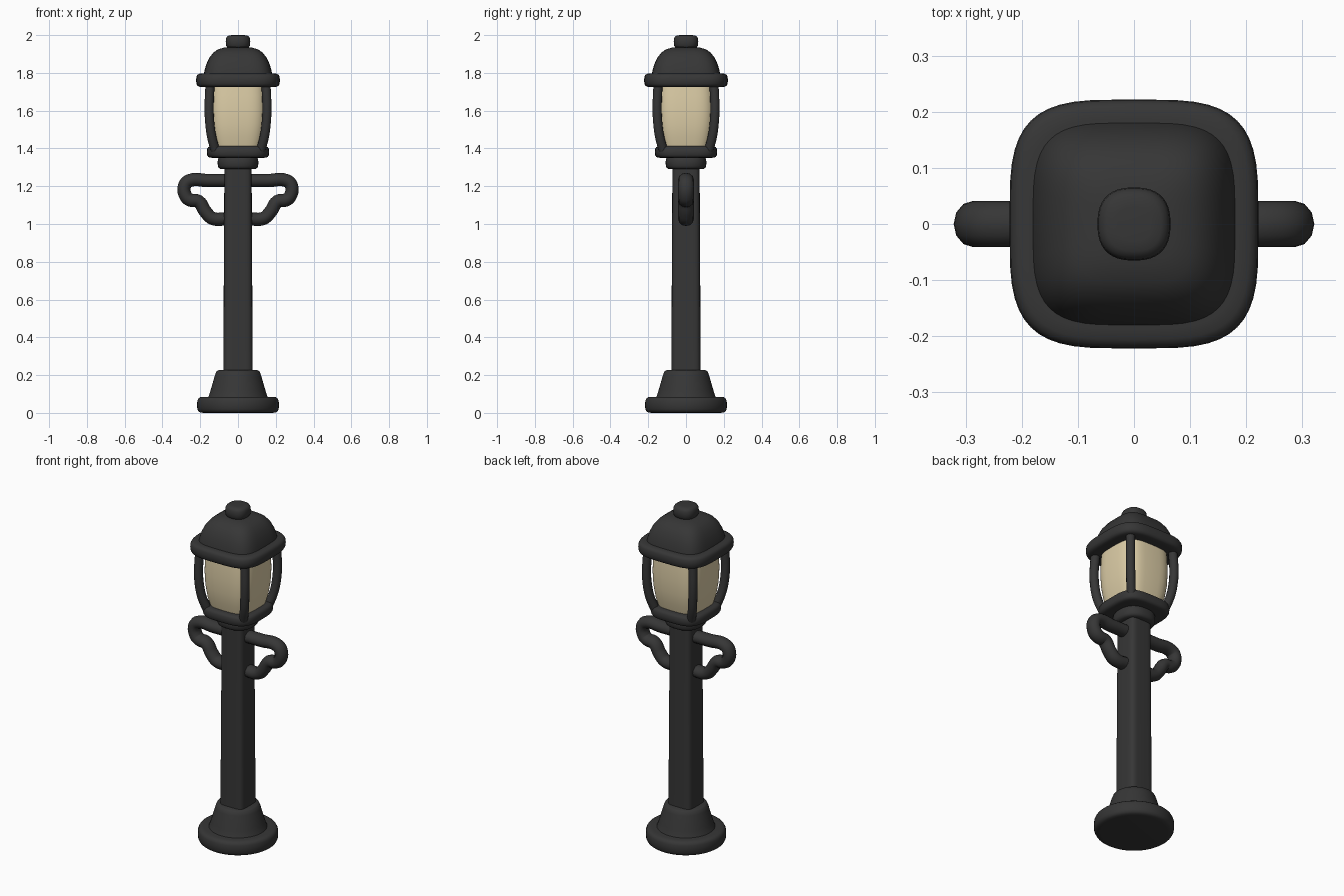
import bpy, math

default = bpy.data.objects.get("Cube")
if default:
    bpy.data.objects.remove(default, do_unlink=True)


def material(name, rgb):
    mat = bpy.data.materials.new(name)
    mat.use_nodes = True
    mat.diffuse_color = (*rgb, 1)
    mat.node_tree.nodes["Principled BSDF"].inputs["Base Color"].default_value = (*rgb, 1)
    return mat


METAL = material("dark grey metal", (0.037, 0.037, 0.037))
GLASS = material("warm cream glass", (0.73, 0.62, 0.39))


def finish(obj, mat):
    """Assign the material and shade smooth, keeping hard edges."""
    obj.data.materials.clear()
    obj.data.materials.append(mat)
    bpy.ops.object.select_all(action="DESELECT")
    obj.select_set(True)
    bpy.context.view_layer.objects.active = obj
    bpy.ops.object.shade_smooth_by_angle(angle=math.radians(40))


def add_mesh(name, mesh, mat):
    obj = bpy.data.objects.new(name, mesh)
    bpy.context.collection.objects.link(obj)
    finish(obj, mat)
    return obj


def power(value, n):
    return math.copysign(abs(value) ** (2 / n), value)


def loft(name, profile, squareness, mat, sides=48):
    """Stack rounded-square rings (half width, z); squareness 2 is a circle."""
    verts, faces = [], []
    for half, z in profile:
        for i in range(sides):
            a = math.tau * i / sides
            verts.append((half * power(math.cos(a), squareness),
                          half * power(math.sin(a), squareness), z))
    for r in range(len(profile) - 1):
        for i in range(sides):
            j = (i + 1) % sides
            faces.append((r * sides + i, r * sides + j,
                          (r + 1) * sides + j, (r + 1) * sides + i))
    faces.append(tuple(reversed(range(sides))))
    faces.append(tuple(range(len(verts) - sides, len(verts))))
    mesh = bpy.data.meshes.new(name)
    mesh.from_pydata(verts, [], faces)
    return add_mesh(name, mesh, mat)


def rounded_band(half, low, high, bulge, steps=8):
    """Profile of a band with a half-round outer edge."""
    mid, tall = (low + high) / 2, (high - low) / 2
    angles = [math.pi * (k / steps - 0.5) for k in range(steps + 1)]
    return [(half - bulge + bulge * power(max(math.cos(a), 0), 3),
             mid + tall * power(math.sin(a), 3)) for a in angles]


def tube(name, points, radius, mat, depth_scale=1):
    """Round bar swept along a smooth path."""
    curve = bpy.data.curves.new(name + "_path", "CURVE")
    curve.dimensions = "3D"
    curve.bevel_depth = radius
    curve.bevel_resolution = 4
    curve.resolution_u = 5
    curve.use_fill_caps = True
    spline = curve.splines.new("BEZIER")
    spline.bezier_points.add(len(points) - 1)
    for bp, co in zip(spline.bezier_points, points):
        bp.co = co
        bp.handle_left_type = bp.handle_right_type = "AUTO"
    helper = bpy.data.objects.new(name + "_path", curve)
    bpy.context.collection.objects.link(helper)
    graph = bpy.context.evaluated_depsgraph_get()
    mesh = bpy.data.meshes.new_from_object(helper.evaluated_get(graph))
    bpy.data.objects.remove(helper, do_unlink=True)
    for v in mesh.vertices:
        v.co.y *= depth_scale
    return add_mesh(name, mesh, mat)


# Round foot and flared plinth
loft("base_foot", rounded_band(0.217, 0, 0.085, 0.035), 2, METAL)
loft("base_plinth", [(0.165, 0.07), (0.155, 0.09), (0.145, 0.12), (0.122, 0.20),
                     (0.114, 0.22), (0.104, 0.226)], 2, METAL)

# Square post with softened corners
loft("post", [(0.078, 0.2), (0.072, 1.31)], 5, METAL)

# Collar and lower lantern frame
loft("collar", rounded_band(0.108, 1.29, 1.36, 0.03), 2.4, METAL)
loft("lower_frame", rounded_band(0.165, 1.35, 1.413, 0.032), 3.5, METAL)

# Bulging glass and four curved corner bars
bulge = [(0.123, 1.39), (0.142, 1.46), (0.152, 1.53), (0.156, 1.61),
         (0.154, 1.68), (0.150, 1.75)]
loft("lantern_glass", bulge, 3.6, GLASS)
for side, sx in (("left", 1), ("right", -1)):
    for end, sy in (("front", -1), ("back", 1)):
        bar = [(sx * (h - 0.003), sy * (h - 0.003), z) for h, z in bulge]
        tube(f"{end}_{side}_corner_bar", bar, 0.025, METAL)

# Roof rim, dome and finial
loft("roof_rim", rounded_band(0.222, 1.725, 1.797, 0.035), 3.7, METAL)
loft("roof_dome", [(0.183, 1.78), (0.178, 1.81), (0.168, 1.845), (0.152, 1.88),
                   (0.130, 1.908), (0.105, 1.925), (0.07, 1.935), (0.02, 1.938)],
     3.8, METAL)
loft("finial", rounded_band(0.065, 1.928, 2.0, 0.035), 2.5, METAL)

# Bent side brackets
bracket = [(0.06, 1.23), (0.16, 1.23), (0.255, 1.23), (0.282, 1.205), (0.275, 1.145),
           (0.25, 1.126), (0.21, 1.12), (0.172, 1.065), (0.135, 1.03), (0.06, 1.027)]
for side, sx in (("left", 1), ("right", -1)):
    tube(f"{side}_bracket", [(sx * x, 0, z) for x, z in bracket], 0.035, METAL, 1.18)
